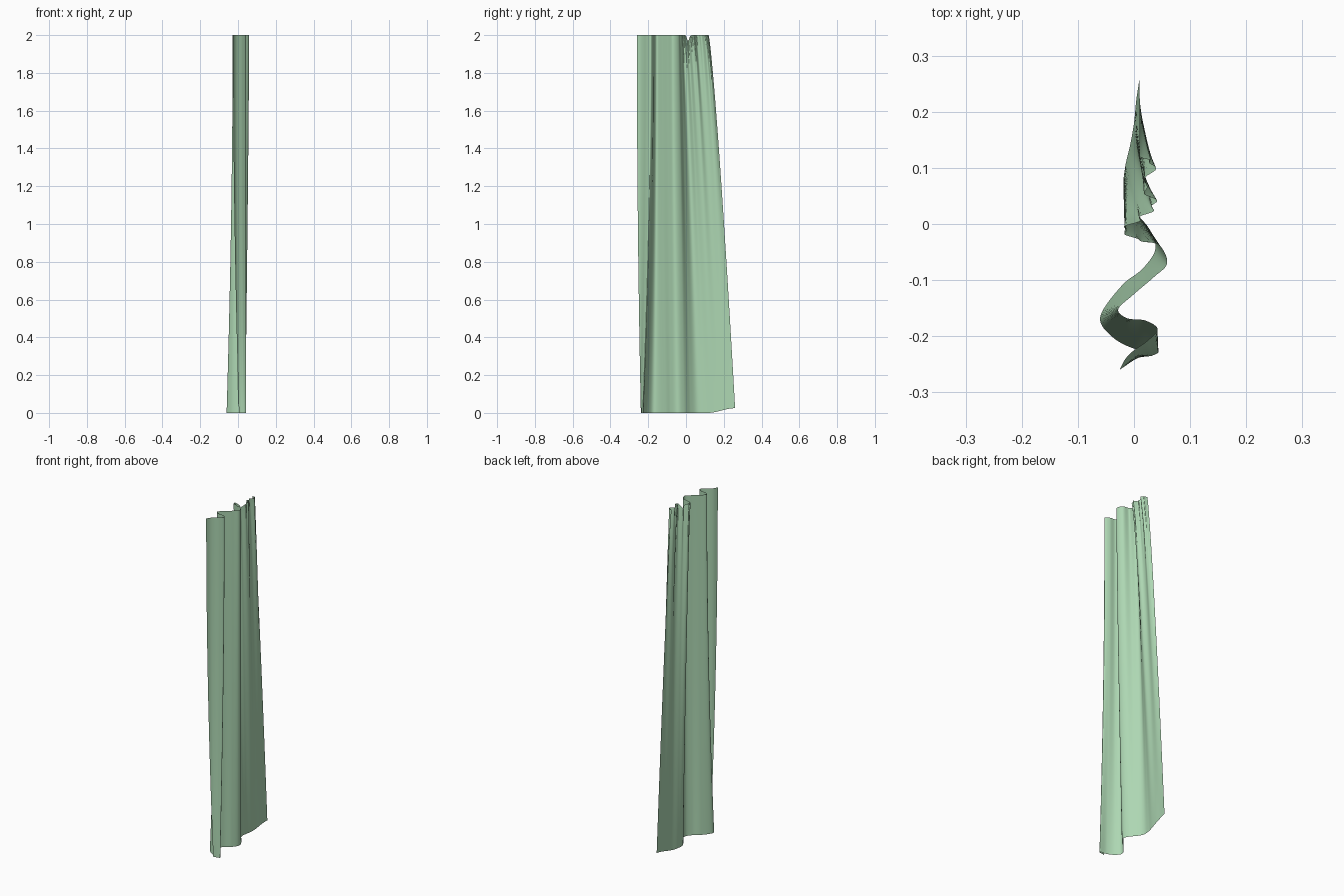
import bpy, bmesh, math
from mathutils import Vector

if "Cube" in bpy.data.objects:
    bpy.data.objects.remove(bpy.data.objects["Cube"])

# Fold profiles (x, y) of the gathered top edge and of the hanging hem
TOP = [(-.026, -.26), (-.015, -.24), (0, -.225), (.025, -.207), (.042, -.187),
       (.02, -.172), (-.012, -.168), (-.028, -.152), (0, -.125), (.035, -.095),
       (.059, -.07), (.045, -.038), (.012, -.03), (-.018, -.012), (.012, .01),
       (.038, .035), (.018, .065), (.035, .105), (.01, .12)]
HEM = [(.005, -.239), (.014, -.237), (.024, -.236), (.034, -.234), (.042, -.227),
       (0, -.222), (-.04, -.2), (-.06, -.165), (-.022, -.11), (.015, -.08),
       (.038, -.045), (.028, -.01), (0, .025), (-.018, .06), (-.016, .1),
       (-.007, .14), (0, .18), (.004, .22), (.01, .26)]
COLS, ROWS, HEIGHT = 240, 60, 2.0


def spline(points, u):
    """Catmull-Rom point at u in 0..1"""
    p = [Vector(q) for q in points]
    p = [2 * p[0] - p[1]] + p + [2 * p[-1] - p[-2]]
    s = u * (len(points) - 1)
    i = min(int(s), len(points) - 2)
    t = s - i
    a, b, c, d = p[i:i + 4]
    return 0.5 * (2 * b + (c - a) * t + (2 * a - 5 * b + 4 * c - d) * t * t
                  + (3 * b - a - 3 * c + d) * t ** 3)


def smooth(a, b, x):
    t = min(max((x - a) / (b - a), 0), 1)
    return t * t * (3 - 2 * t)


# Curtain cloth: loft from gathered heading to hem
bm = bmesh.new()
grid = []
for c in range(COLS + 1):
    u = c / COLS
    top, hem = spline(TOP, u), spline(HEM, u)
    power = 2.0 - 1.2 * smooth(0.3, 0.75, u)
    gather = smooth(0.6, 0.75, u) * (1 - smooth(0.96, 1, u))
    column = []
    for r in range(ROWS + 1):
        t = (r / ROWS) ** 1.5
        p = top.lerp(hem, t ** power)
        # small creases under the heading
        p.x += 0.006 * gather * math.exp(-9 * t) * math.sin(u * 150)
        z_top = HEIGHT - 0.03 * math.exp(-((u - 0.78) / 0.02) ** 2)
        z_hem = 0.025 * smooth(0.8, 1, u)
        column.append(bm.verts.new((p.x, p.y, z_top + (z_hem - z_top) * t)))
    grid.append(column)
for a, b in zip(grid, grid[1:]):
    for r in range(ROWS):
        bm.faces.new((a[r], a[r + 1], b[r + 1], b[r])).smooth = True
mesh = bpy.data.meshes.new("curtain")
bm.to_mesh(mesh)
bm.free()
curtain = bpy.data.objects.new("curtain", mesh)
bpy.context.collection.objects.link(curtain)

# Green fabric
fabric = bpy.data.materials.new("green_fabric")
fabric.diffuse_color = (0.42, 0.68, 0.45, 1)
fabric.use_nodes = True
fabric.node_tree.nodes["Principled BSDF"].inputs["Base Color"].default_value = fabric.diffuse_color
mesh.materials.append(fabric)
